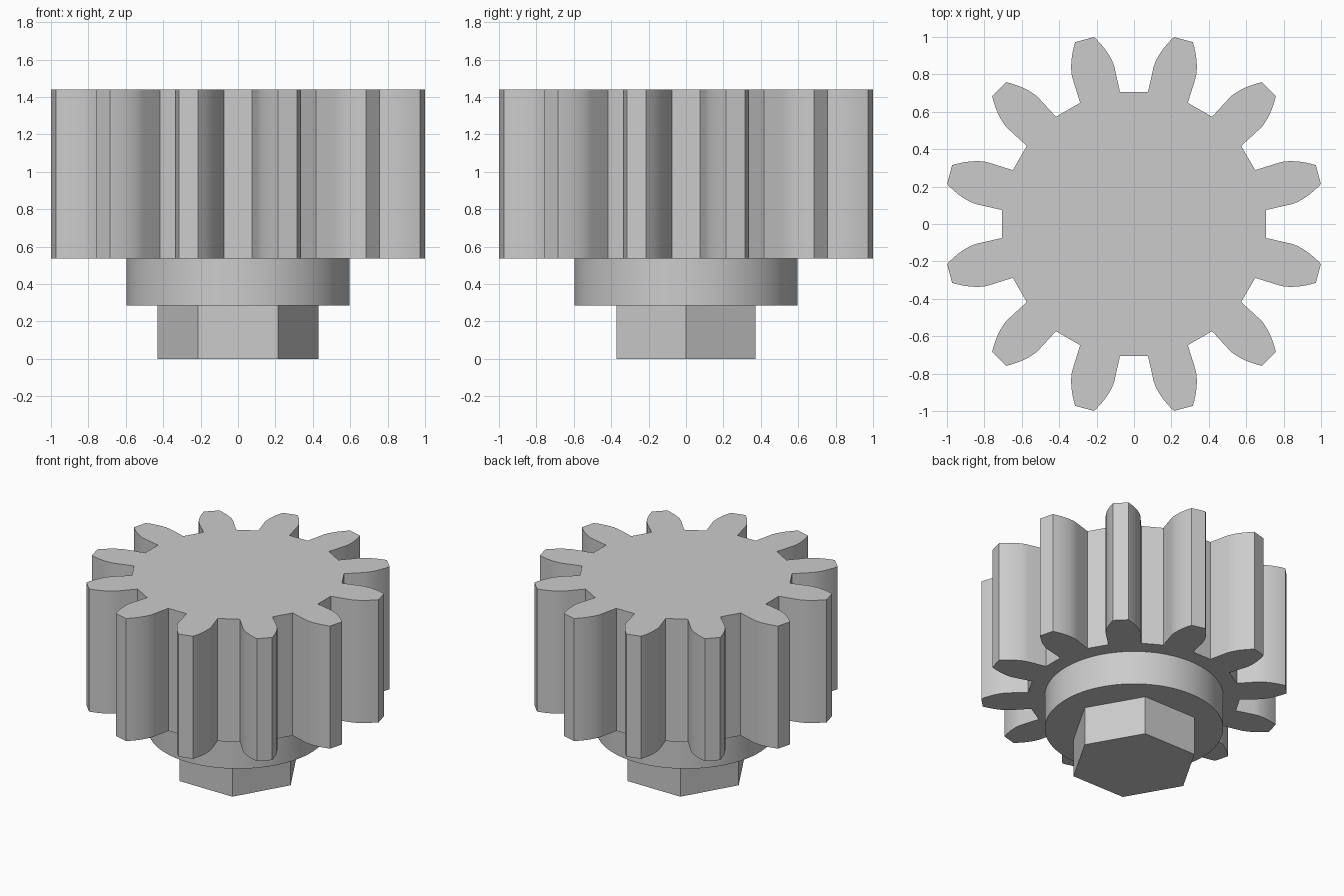
import bpy, bmesh
from math import sin, cos, tan, acos, pi, radians

cube = bpy.data.objects.get("Cube")
if cube:
    bpy.data.objects.remove(cube, do_unlink=True)

GREY = (0.6, 0.6, 0.6, 1.0)
grey = bpy.data.materials.new("plain grey")
grey.use_nodes = True
grey.diffuse_color = GREY
grey.node_tree.nodes["Principled BSDF"].inputs["Base Color"].default_value = GREY


def polar(radius, angle):
    return radius * cos(angle), radius * sin(angle)


def prism(name, outline, bottom, top):
    """Extrude a closed outline between two heights."""
    bm = bmesh.new()
    base = bm.faces.new([bm.verts.new((x, y, bottom)) for x, y in outline])
    out = bmesh.ops.extrude_face_region(bm, geom=[base], use_keep_orig=True)
    raised = [g for g in out["geom"] if isinstance(g, bmesh.types.BMVert)]
    bmesh.ops.translate(bm, verts=raised, vec=(0, 0, top - bottom))
    bmesh.ops.recalc_face_normals(bm, faces=bm.faces)
    mesh = bpy.data.meshes.new(name)
    bm.to_mesh(mesh)
    bm.free()
    mesh.materials.append(grey)
    obj = bpy.data.objects.new(name, mesh)
    bpy.context.collection.objects.link(obj)
    bpy.ops.object.select_all(action='DESELECT')
    obj.select_set(True)
    bpy.context.view_layer.objects.active = obj
    bpy.ops.object.shade_smooth_by_angle(angle=radians(25))
    return obj


# Half a tooth: sloped root, then an involute flank up to the flat tip
TEETH, ROOT, BASE, TIP, STEPS = 12, 0.709, 0.84, 1.022, 8
flank = [(ROOT, radians(8.95))]
for i in range(STEPS + 1):
    r = BASE + (TIP - BASE) * i / STEPS
    a = acos(BASE / r)
    flank.append((r, radians(7.92) - (tan(a) - a)))
tooth = [(r, -a) for r, a in flank] + flank[::-1]

gear_outline = []
for k in range(TEETH):
    centre = 2 * pi * (k + 0.5) / TEETH
    gear_outline += [polar(r, centre + a) for r, a in tooth]


def ring(radius, sides):
    return [polar(radius, 2 * pi * i / sides) for i in range(sides)]


# Toothed wheel on a round collar with a six-sided drive stub below
prism("gear_wheel", gear_outline, 0.535, 1.44)
prism("collar", ring(0.597, 96), 0.285, 0.535)
prism("hex_drive", ring(0.43, 6), 0.0, 0.285)
